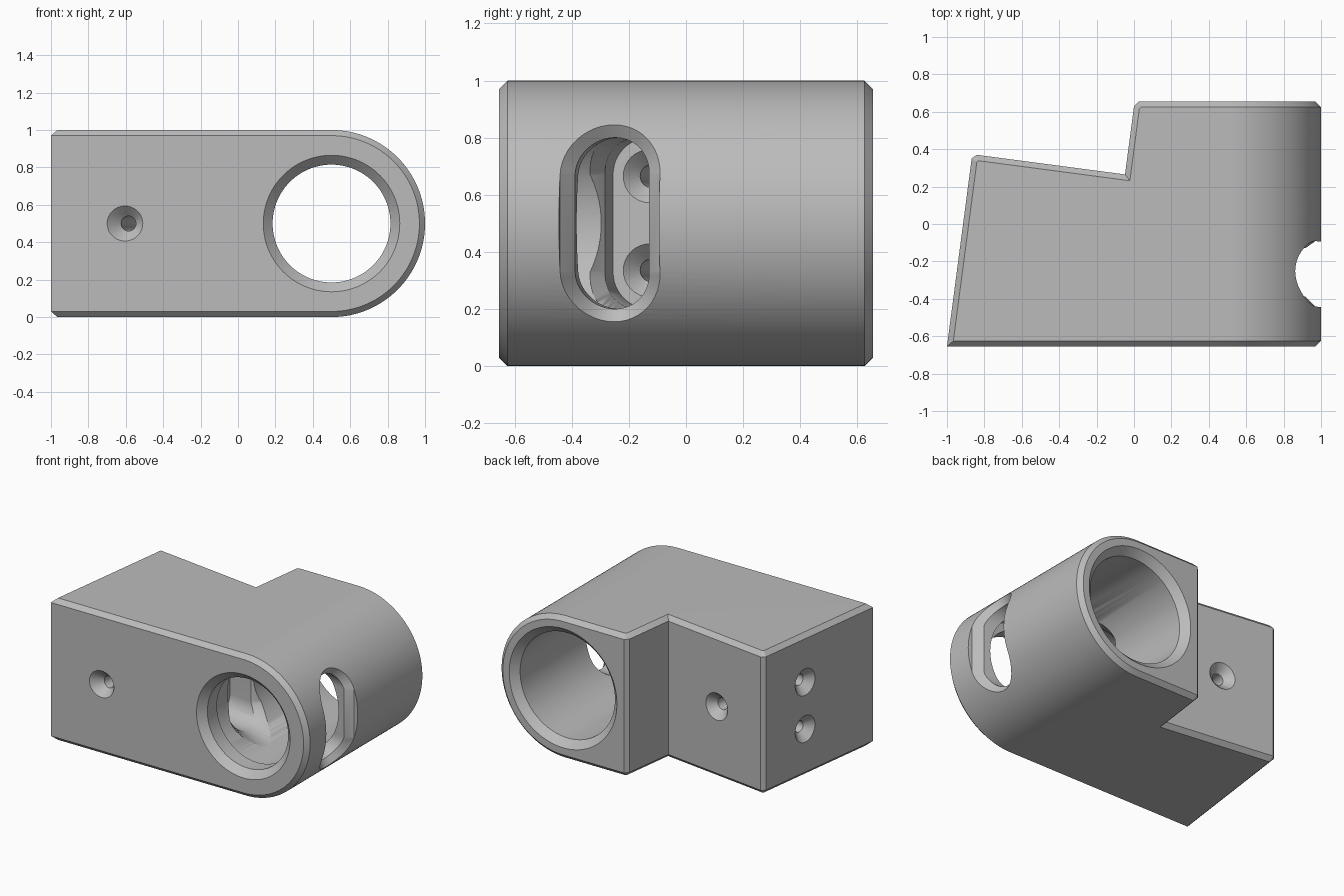
import bpy, bmesh
from math import sin, cos, pi, sqrt, radians
from mathutils import Vector

if "Cube" in bpy.data.objects:
    bpy.data.objects.remove(bpy.data.objects["Cube"])

TILT = 0.1317        # slope shared by the skewed faces and drillings
CHAMFER = 0.03

grey = bpy.data.materials.new("machined_grey")
grey.use_nodes = True
grey.diffuse_color = (0.5, 0.5, 0.5, 1)
grey.node_tree.nodes["Principled BSDF"].inputs["Base Color"].default_value = (0.5, 0.5, 0.5, 1)


def loft(name, rings):
    """Closed outward-facing solid through rings of equal point count."""
    bm = bmesh.new()
    loops = [[bm.verts.new(p) for p in ring] for ring in rings]
    n = len(loops[0])
    for a, b in zip(loops, loops[1:]):
        for i in range(n):
            j = (i + 1) % n
            bm.faces.new((a[i], a[j], b[j], b[i]))
    bm.faces.new(loops[0][::-1])
    bm.faces.new(loops[-1])
    bm.normal_update()
    if bm.calc_volume(signed=True) < 0:
        bmesh.ops.reverse_faces(bm, faces=bm.faces[:])
        bm.normal_update()
    mesh = bpy.data.meshes.new(name)
    bm.to_mesh(mesh)
    bm.free()
    mesh.materials.append(grey)
    obj = bpy.data.objects.new(name, mesh)
    bpy.context.collection.objects.link(obj)
    return obj


def inset(points, d):
    """Mitred inset of a counter-clockwise outline."""
    out = []
    for i, p in enumerate(points):
        p = Vector(p)
        a = (p - Vector(points[i - 1])).normalized()
        b = (Vector(points[(i + 1) % len(points)]) - p).normalized()
        na, nb = Vector((-a.y, a.x)), Vector((-b.y, b.x))
        out.append(p + (na + nb) * d / (1 + na.dot(nb)))
    return out


def combine(target, tool, operation):
    """Apply a boolean and discard the tool."""
    mod = target.modifiers.new(operation, 'BOOLEAN')
    mod.operation, mod.solver, mod.object = operation, 'EXACT', tool
    bpy.context.view_layer.objects.active = target
    bpy.ops.object.modifier_apply(modifier=mod.name)
    bpy.data.objects.remove(tool)


def drill(start, end, r=0.04, sink=0.093, over=0.015):
    """Through hole, countersunk at both ends."""
    start, end = Vector(start), Vector(end)
    axis = (end - start).normalized()
    side = axis.cross(Vector((0, 0, 1))).normalized()
    up = side.cross(axis)
    length = (end - start).length
    depth = sink - r
    steps = [(-over, sink + over), (depth, r), (length - depth, r), (length + over, sink + over)]
    return loft("drill", [[start + axis * s + (side * cos(t) + up * sin(t)) * rad
                           for t in (2 * pi * i / 32 for i in range(32))]
                          for s, rad in steps])


# Round-ended bar with chamfered front and back rims
arc = [(0.5 + 0.5 * cos(t), 0.5 + 0.5 * sin(t))
       for t in (-pi / 2 + pi * i / 64 for i in range(65))]
profile = arc + [(-2, 1), (-2, 0)]
body = loft("clamp_body", [[(p[0], y, p[1]) for p in inset(profile, d)]
                           for y, d in ((-0.655, CHAMFER), (-0.625, 0),
                                        (0.625, 0), (0.655, CHAMFER))])

# Plan outline with skewed side, skewed back and step
plan = [(-1 - 0.145 * TILT, -0.8), (1.5, -0.8), (1.5, 0.68), (0.05, 0.68), (0, 0.63),
        (-0.048, 0.265), (-0.842, 0.37), (-0.868, 0.35)]
outline = loft("plan_cutter", [[(p[0], p[1], z) for p in inset(plan, d)]
                               for z, d in ((-0.005, 0.035), (0.03, 0),
                                            (0.97, 0), (1.005, 0.035))])
combine(body, outline, 'INTERSECT')

# Stepped bore with chamfered mouths
bore_steps = ((-0.7, 0.41), (-0.605, 0.315), (-0.5, 0.315), (-0.5, 0.37), (0.605, 0.37), (0.7, 0.465))
bore = loft("bore_cutter", [[(0.5 + r * cos(t), y, 0.5 + r * sin(t))
                             for t in (2 * pi * i / 96 for i in range(96))]
                            for y, r in bore_steps])
combine(body, bore, 'DIFFERENCE')


# Tilted slot: through the round wall and into a pocket opposite
def slot_y(x):
    return -0.27 + (1 - x) * TILT


def slot_ring(r, x_of):
    ring = []
    for half in (0, 1):
        for i in range(25):
            t = pi * half + pi * i / 24
            u, dz = r * cos(t), r * sin(t) + (-0.17 if half else 0.17)
            x = x_of(u, dz)
            ring.append((x, slot_y(x) + u, 0.5 + dz))
    return ring


def flat(x):
    return lambda u, dz: x + u * TILT


def wall(radius, side):
    return lambda u, dz: 0.5 + side * sqrt(radius ** 2 - dz ** 2)


NARROW, WIDE = 0.13, 0.175
slot = loft("slot_cutter", [
    slot_ring(WIDE, flat(1.15)), slot_ring(WIDE, wall(0.5, 1)),
    slot_ring(NARROW, wall(0.45, 1)), slot_ring(NARROW, flat(0.56)),
    slot_ring(WIDE, flat(0.46)), slot_ring(WIDE, wall(0.37, -1)),
    slot_ring(NARROW, wall(0.42, -1)), slot_ring(NARROW, flat(-0.08))])
combine(body, slot, 'DIFFERENCE')

# Pair of screw holes from the side face into the pocket
side_x = -1 + 0.64 * TILT
for z in (0.335, 0.665):
    combine(body, drill((side_x, slot_y(side_x), z), (-0.08, slot_y(-0.08), z)), 'DIFFERENCE')

# Single screw hole from front to skewed back
back_y = 0.318
front_x = -0.592
combine(body, drill((front_x, -0.655, 0.5),
                    (front_x + (back_y + 0.655) * TILT, back_y, 0.5)), 'DIFFERENCE')

# Smooth curved walls, crisp edges
bpy.ops.object.select_all(action='DESELECT')
body.select_set(True)
bpy.context.view_layer.objects.active = body
bpy.ops.object.shade_smooth_by_angle(angle=radians(30))
